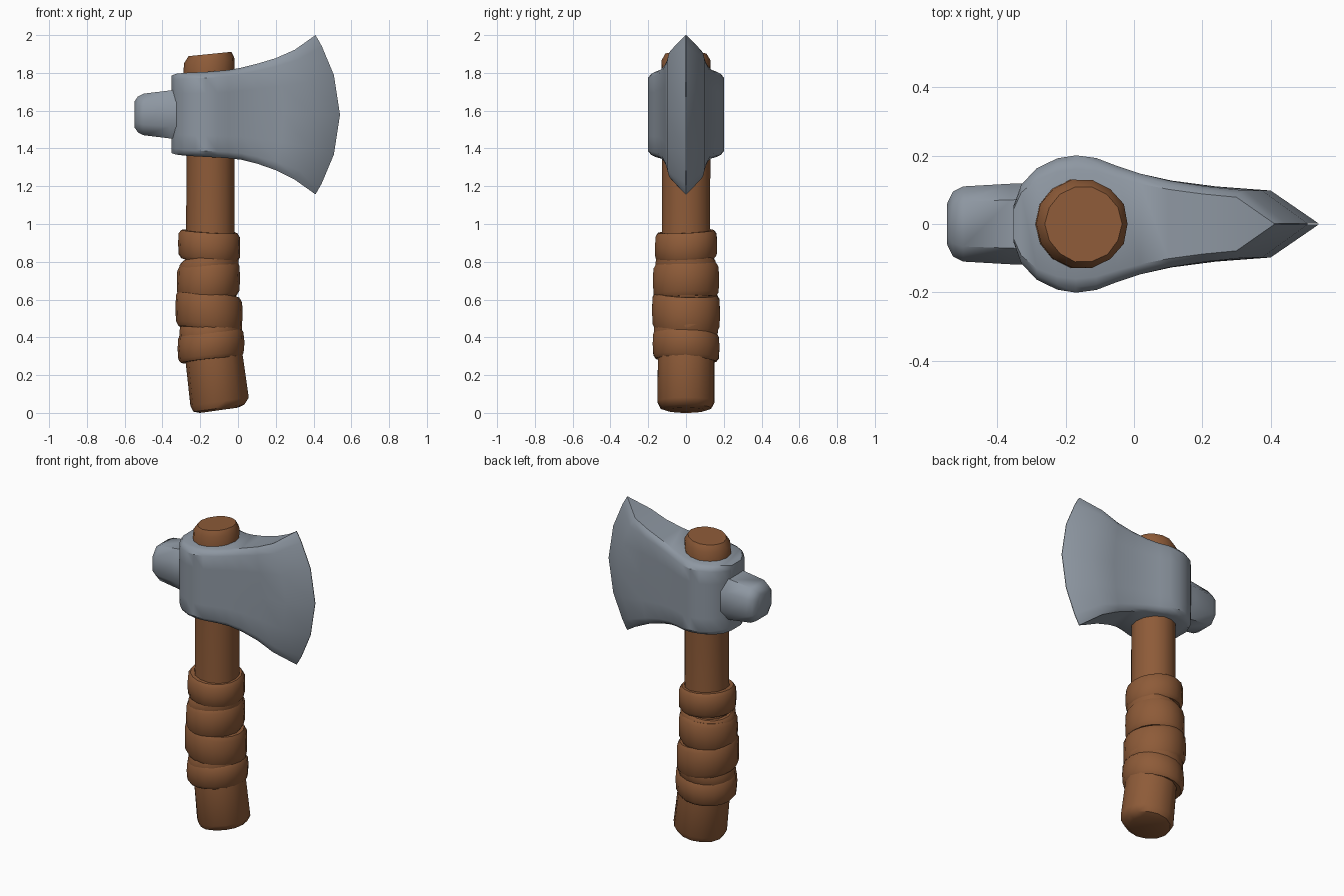
import bpy, bmesh, math, random
from mathutils import Vector

random.seed(4)


def material(name, rgb):
    m = bpy.data.materials.new(name)
    m.diffuse_color = (*rgb, 1)
    return m


BROWN = material("brown wood and leather", (0.27, 0.105, 0.04))
STEEL = material("grey steel", (0.27, 0.31, 0.36))


def loft(name, rings, mat, angle=40):
    """Skin a list of equal-length point rings and cap both ends."""
    bm = bmesh.new()
    rows = [[bm.verts.new(p) for p in ring] for ring in rings]
    n = len(rows[0])
    for a, b in zip(rows, rows[1:]):
        for i in range(n):
            j = (i + 1) % n
            bm.faces.new((a[i], a[j], b[j], b[i]))
    bm.faces.new(rows[0][::-1])
    bm.faces.new(rows[-1])
    bmesh.ops.recalc_face_normals(bm, faces=bm.faces)
    me = bpy.data.meshes.new(name)
    bm.to_mesh(me)
    bm.free()
    me.materials.append(mat)
    ob = bpy.data.objects.new(name, me)
    bpy.context.collection.objects.link(ob)
    bpy.ops.object.select_all(action='DESELECT')
    bpy.context.view_layer.objects.active = ob
    ob.select_set(True)
    bpy.ops.object.shade_smooth_by_angle(angle=math.radians(angle))
    return ob


def ellipse(z, cx, rx, ry, tilt=0.0, roll=0.0, n=14, wobble=0.0):
    """Ring around the handle; tilt slopes it in x, roll slopes it in y."""
    pts = []
    for i in range(n):
        a = 2 * math.pi * i / n
        k = 1 + random.uniform(-wobble, wobble)
        x, y = rx * k * math.cos(a), ry * k * math.sin(a)
        pts.append(Vector((cx + x, y, z + x * tilt + y * roll)))
    return pts


# Curved wooden handle
handle = [(0.014, -0.10, 0.10, 0.105, 0.14), (0.025, -0.10, 0.135, 0.135, 0.14),
          (0.06, -0.098, 0.155, 0.153, 0.14), (0.30, -0.128, 0.150, 0.153, 0.14),
          (0.60, -0.15, 0.140, 0.145, 0.05), (1.00, -0.145, 0.128, 0.131, 0),
          (1.40, -0.145, 0.128, 0.131, 0), (1.78, -0.156, 0.136, 0.132, 0.06),
          (1.865, -0.152, 0.134, 0.132, 0.10), (1.90, -0.148, 0.112, 0.112, 0.10)]
loft("handle", [ellipse(*h, wobble=0.015) for h in handle], BROWN)


def wrap(name, z0, z1, cx, rx, ry, tilt, roll):
    h = z1 - z0
    prof = [(0, -0.05), (0, -0.014), (0.13, 0), (0.5, 0.003), (0.87, 0),
            (1, -0.014), (1, -0.05)]
    loft(name, [ellipse(z0 + h * t, cx, rx + d, ry + d, tilt, roll, 18,
                        0.008 if 0 < t < 1 else 0) for t, d in prof], BROWN)


# Overlapping leather wraps around the grip
wraps = [(0.81, 0.96, -0.152, 0.162, 0.164, -0.06, 0.05),
         (0.71, 0.83, -0.155, 0.155, 0.160, 0.22, -0.10),
         (0.61, 0.79, -0.157, 0.164, 0.174, 0.08, 0.03),
         (0.44, 0.63, -0.154, 0.175, 0.180, -0.12, -0.04),
         (0.37, 0.50, -0.145, 0.163, 0.170, 0.18, 0.12),
         (0.28, 0.43, -0.143, 0.173, 0.176, 0.10, -0.05)]
for i, w in enumerate(wraps):
    wrap(f"leather_wrap_{i + 1}", *w)

# Axe head: columns of (x at top/bottom, bow at middle, half width, z top, z bottom)
cols = [(-0.352, 0, 0.055, 1.785, 1.375), (-0.33, 0, 0.115, 1.795, 1.368),
        (-0.285, 0, 0.163, 1.80, 1.362), (-0.225, 0, 0.192, 1.803, 1.358),
        (-0.17, 0, 0.201, 1.805, 1.355), (-0.11, 0, 0.193, 1.81, 1.352),
        (-0.05, 0, 0.170, 1.815, 1.348), (0.02, 0, 0.147, 1.828, 1.34),
        (0.10, 0.01, 0.127, 1.848, 1.32), (0.20, 0.04, 0.110, 1.878, 1.285),
        (0.30, 0.10, 0.098, 1.922, 1.235), (0.41, 0.13, 0.002, 2.0, 1.157)]
rows = [(-1, 0.80), (-0.95, 0.92), (-0.86, 1), (-0.5, 1), (0, 1), (0.5, 1),
        (0.86, 1), (0.95, 0.92), (1, 0.80)]
rings = []
for x, bow, w, zt, zb in cols:
    side = []
    for v, k in rows:
        z = (zt + zb) / 2 + v * (zt - zb) / 2
        side.append((x + bow * (1 - v * v), w * k, z))
    rings.append(side + [(px, -py, pz) for px, py, pz in reversed(side)])
loft("axe_head", rings, STEEL, 35)

# Blunt rounded poll at the back of the head
poll = [(-0.30, 0.120, 0.133), (-0.36, 0.118, 0.127), (-0.50, 0.110, 0.110),
        (-0.53, 0.095, 0.095), (-0.547, 0.060, 0.070)]
shape = [(1, 0.5), (0.6, 1), (-0.6, 1), (-1, 0.5), (-1, -0.5), (-0.6, -1),
         (0.6, -1), (1, -0.5)]
loft("poll", [[(x, ry * a, 1.58 + rz * b) for a, b in shape]
              for x, ry, rz in poll], STEEL, 50)
